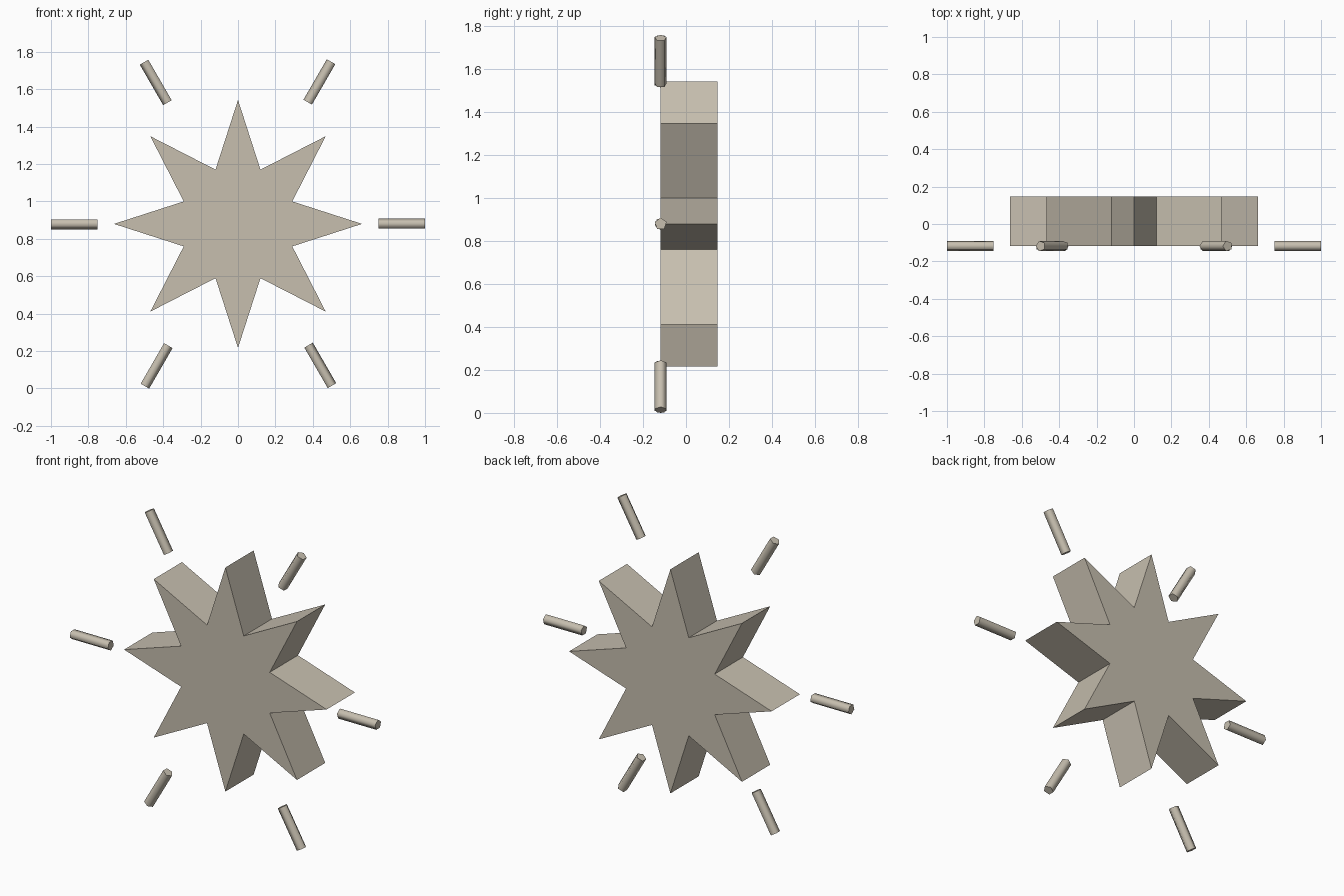
import bpy, bmesh, math
from mathutils import Matrix, Vector

if "Cube" in bpy.data.objects:
    bpy.data.objects.remove(bpy.data.objects["Cube"])

CENTRE_Z = 0.88
FRONT_Y, BACK_Y = -0.118, 0.146

stone = bpy.data.materials.new("warm_grey")
stone.diffuse_color = (0.57, 0.52, 0.43, 1)
stone.use_nodes = True
stone.node_tree.nodes["Principled BSDF"].inputs["Base Color"].default_value = stone.diffuse_color


def add_object(name, bm):
    bmesh.ops.recalc_face_normals(bm, faces=bm.faces)
    mesh = bpy.data.meshes.new(name)
    bm.to_mesh(mesh)
    bm.free()
    mesh.materials.append(stone)
    obj = bpy.data.objects.new(name, mesh)
    bpy.context.collection.objects.link(obj)
    return obj


# Eight-pointed star, extruded front to back
bm = bmesh.new()
outline = []
for i in range(16):
    radius = 0.314 if i % 2 else 0.663
    a = math.radians(22.5 * i)
    outline.append(bm.verts.new((radius * math.cos(a), FRONT_Y,
                                 CENTRE_Z + radius * math.sin(a))))
front = bm.faces.new(outline)
extruded = bmesh.ops.extrude_face_region(bm, geom=[front], use_keep_orig=True)
bmesh.ops.translate(bm, vec=(0, BACK_Y - FRONT_Y, 0),
                    verts=[v for v in extruded["geom"] if isinstance(v, bmesh.types.BMVert)])
add_object("star", bm)

# Six five-sided rays around the star, lying along its front plane
for i in range(6):
    bm = bmesh.new()
    bmesh.ops.create_cone(bm, cap_ends=True, segments=5, radius1=0.029,
                          radius2=0.029, depth=0.25)
    # Point one corner along +y, then lay the rod along x with that corner up
    corner = max((v.co for v in bm.verts), key=lambda c: c.y).copy()
    spin = math.pi / 2 - math.atan2(corner.y, corner.x)
    lay = Matrix(((0, 0, 1), (1, 0, 0), (0, 1, 0))).to_4x4()
    place = (Matrix.Translation((0, FRONT_Y, CENTRE_Z))
             @ Matrix.Rotation(-math.radians(60 * i), 4, 'Y')
             @ Matrix.Translation((0.875, 0, 0))
             @ lay @ Matrix.Rotation(spin, 4, 'Z'))
    bm.transform(place)
    # Smooth sides, crisp end caps
    for f in bm.faces:
        f.smooth = len(f.verts) == 4
    for e in bm.edges:
        e.smooth = all(f.smooth for f in e.link_faces)
    add_object(f"ray_{i + 1}", bm)
